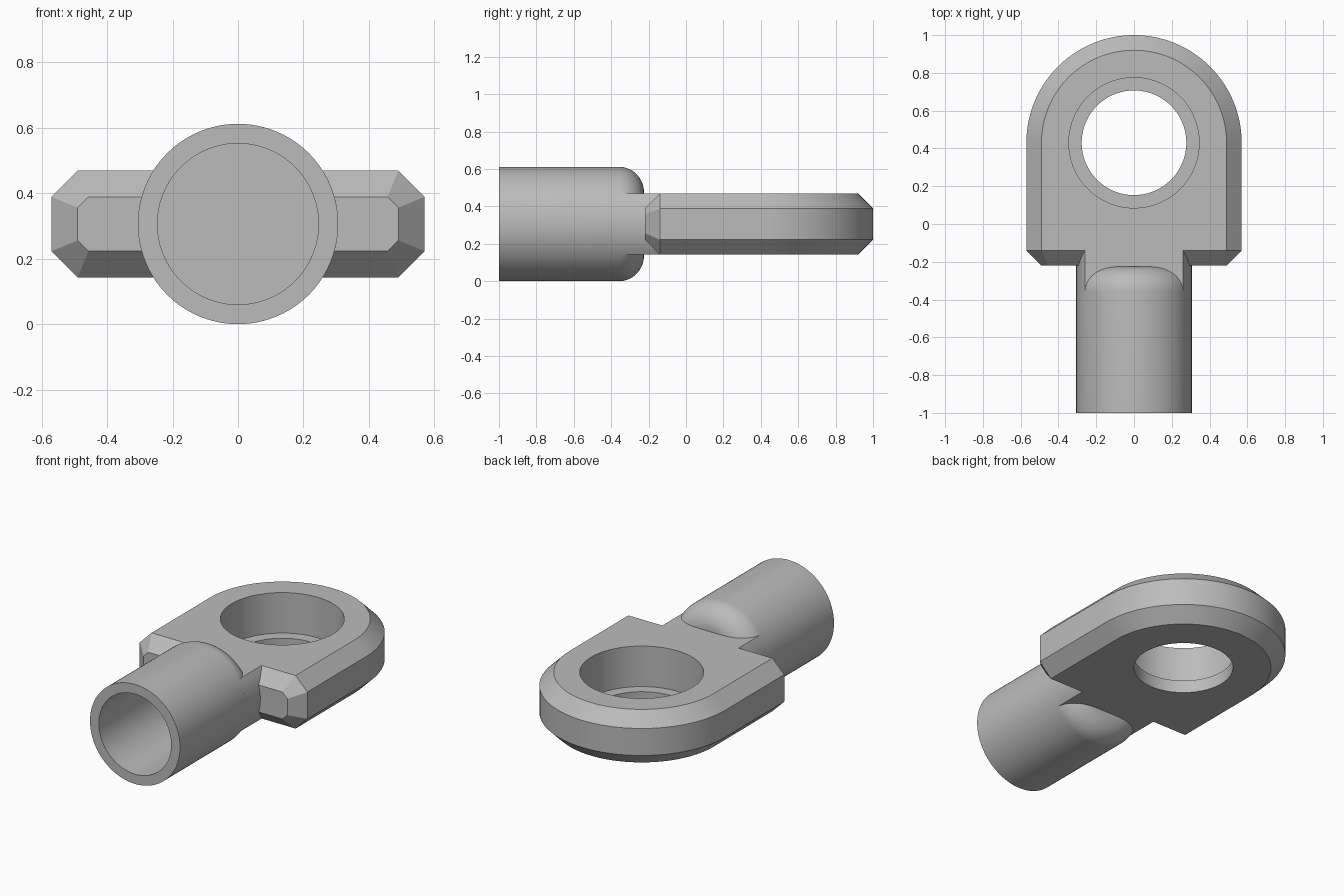
import bpy, bmesh
from math import sin, cos, pi, asin, radians
from mathutils import Vector

if "Cube" in bpy.data.objects:
    bpy.data.objects.remove(bpy.data.objects["Cube"])

R = 0.306            # socket radius, also the height of its axis
HALF = 0.163         # half thickness of the plate
WIDE = 0.57          # plate half width and end radius
CH = 0.08            # chamfer size
EYE_Y = 0.43         # centre of the eye
SHOULDER = -0.14     # where the front chamfer begins
FILLET = 0.135

steel = bpy.data.materials.new("grey_metal")
steel.use_nodes = True
GREY = (0.5, 0.5, 0.5, 1)
steel.diffuse_color = GREY
steel.node_tree.nodes["Principled BSDF"].inputs["Base Color"].default_value = GREY


def finish(name, bm, smooth=True):
    bmesh.ops.recalc_face_normals(bm, faces=bm.faces)
    mesh = bpy.data.meshes.new(name)
    bm.to_mesh(mesh)
    bm.free()
    obj = bpy.data.objects.new(name, mesh)
    bpy.context.collection.objects.link(obj)
    mesh.materials.append(steel)
    if smooth:
        bpy.ops.object.select_all(action="DESELECT")
        obj.select_set(True)
        bpy.context.view_layer.objects.active = obj
        bpy.ops.object.shade_smooth_by_angle(angle=radians(25))
    return obj


def bridge(bm, a, b):
    for i in range(len(a)):
        j = (i + 1) % len(a)
        bm.faces.new((a[i], a[j], b[j], b[i]))


def revolve(name, profile, centre, axis, segments=96):
    """Spin (radius, distance) points about the y or z axis."""
    bm = bmesh.new()
    rings = []
    for r, d in profile:
        ring = []
        for k in range(segments):
            a = 2 * pi * k / segments
            p = (r * cos(a), d, r * sin(a)) if axis == "y" else (r * cos(a), r * sin(a), d)
            ring.append(bm.verts.new(Vector(centre) + Vector(p)))
        rings.append(ring)
    for a, b in zip(rings, rings[1:]):
        bridge(bm, a, b)
    bm.faces.new(rings[0])
    bm.faces.new(rings[-1])
    return finish(name, bm)


# Socket: open tube with a rounded closed end
arc = [(R - FILLET + FILLET * cos(t), -0.36 + FILLET * sin(t))
       for t in [pi / 2 * k / 14 for k in range(15)]]
bore = [(0.246, -0.4), (0.246, -1), (R, -1)]
revolve("socket", bore + arc, (0, 0, R), "y")

# Neck: the socket's cylinder trimmed flat to the plate thickness
bm = bmesh.new()
limit = asin(HALF / R)
section = []
for side in (0, pi):
    for k in range(21):
        a = side - limit + 2 * limit * k / 20
        section.append((R * cos(a), R + R * sin(a)))
ends = [[bm.verts.new((x, y, z)) for x, z in section] for y in (-0.36, SHOULDER)]
bridge(bm, *ends)
for end in ends:
    bm.faces.new(end)
finish("neck", bm)

# Eye plate: chamfered slab with a round end
bm = bmesh.new()
rings = []
for z, r in ((-HALF, WIDE - CH), (CH - HALF, WIDE), (HALF - CH, WIDE), (HALF, WIDE - CH)):
    outline = [(r, SHOULDER)]
    outline += [(r * cos(pi * k / 64), EYE_Y + r * sin(pi * k / 64)) for k in range(65)]
    outline.append((-r, SHOULDER))
    rings.append([bm.verts.new((x, y, R + z)) for x, y in outline])
for a, b in zip(rings, rings[1:]):
    for i in range(len(a) - 1):
        bm.faces.new((a[i], a[i + 1], b[i + 1], b[i]))
bm.faces.new(rings[0])
bm.faces.new(rings[-1])
front = bm.faces.new([r[0] for r in rings] + [r[-1] for r in reversed(rings)])
bmesh.ops.recalc_face_normals(bm, faces=bm.faces)
# Front chamfer
bmesh.ops.inset_region(bm, faces=[front], thickness=CH, depth=CH, use_even_offset=True)
plate = finish("eye_plate", bm, smooth=False)

# Stepped eye: narrow hole below, wide counterbore above
cutter = revolve("eye_cutter", [(0.277, -0.5), (0.277, 0.22), (0.345, 0.22), (0.345, 1)],
                 (0, EYE_Y, 0), "z")
cutter.hide_render = True
cut = plate.modifiers.new("eye", "BOOLEAN")
cut.object = cutter
cut.operation = "DIFFERENCE"
cut.solver = "EXACT"
bpy.ops.object.select_all(action="DESELECT")
plate.select_set(True)
bpy.context.view_layer.objects.active = plate
bpy.ops.object.modifier_apply(modifier="eye")
bpy.data.objects.remove(cutter)
bpy.ops.object.shade_smooth_by_angle(angle=radians(25))
